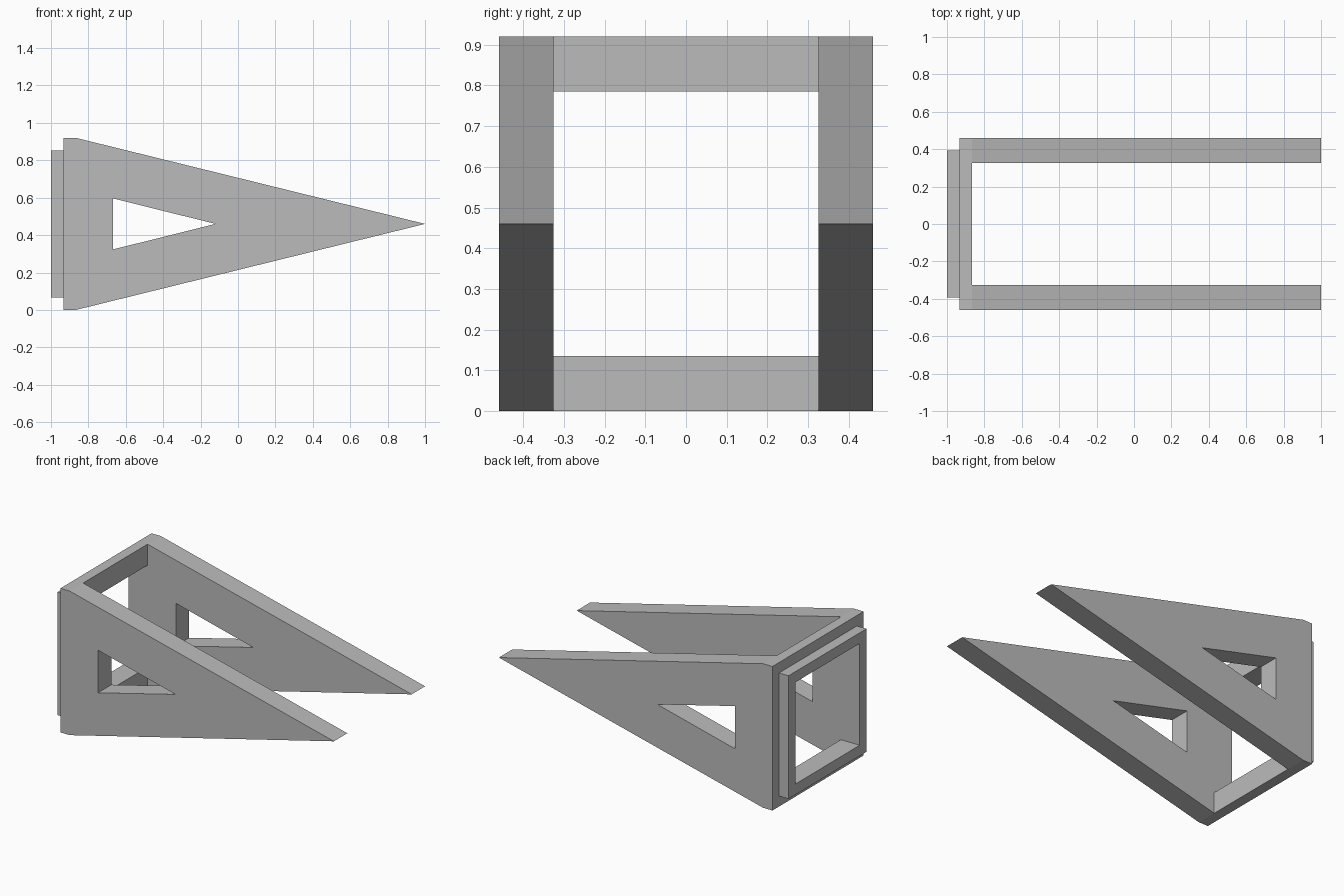
import bpy
import bmesh
from mathutils import Vector

if "Cube" in bpy.data.objects:
    bpy.data.objects.remove(bpy.data.objects["Cube"], do_unlink=True)

grey = bpy.data.materials.new("plain grey")
grey.use_nodes = True
colour = (0.5, 0.5, 0.5, 1)
grey.diffuse_color = colour
grey.node_tree.nodes["Principled BSDF"].inputs["Base Color"].default_value = colour

# Main dimensions
HALF = 0.46            # half width and half height of the body
OPEN = 0.325           # half size of the frame opening
RIM = 0.393            # half size of the rear rim
BACK, FRONT = -0.933, -0.867
MID = HALF             # height of the centre line


def extrude_outline(name, loops, place, offset):
    """Fill nested 2D outlines and extrude them into a solid."""
    bm = bmesh.new()
    edges = []
    for loop in loops:
        verts = [bm.verts.new(place(a, b)) for a, b in loop]
        edges += [bm.edges.new((v, verts[i - 1])) for i, v in enumerate(verts)]
    bmesh.ops.triangle_fill(bm, edges=edges, use_beauty=True)
    result = bmesh.ops.extrude_face_region(bm, geom=bm.faces[:])
    moved = [g for g in result["geom"] if isinstance(g, bmesh.types.BMVert)]
    bmesh.ops.translate(bm, verts=moved, vec=Vector(offset))
    bmesh.ops.recalc_face_normals(bm, faces=bm.faces[:])
    mesh = bpy.data.meshes.new(name)
    bm.to_mesh(mesh)
    bm.free()
    mesh.materials.append(grey)
    obj = bpy.data.objects.new(name, mesh)
    bpy.context.collection.objects.link(obj)
    return obj


def rectangle(a, b, c, d):
    return [(a, c), (b, c), (b, d), (a, d)]


# Pointed side plates with a triangular window
outline = [(BACK, 0), (FRONT, 0), (1, MID), (FRONT, 2 * MID), (BACK, 2 * MID)]
window = [(-0.667, MID - 0.136), (-0.12, MID), (-0.667, MID + 0.136)]
for name, y in (("right_side_plate", -HALF), ("left_side_plate", OPEN)):
    extrude_outline(name, [outline, window],
                    lambda x, z, y=y: (x, y, z), (0, HALF - OPEN, 0))

# Cross bars joining the plates at the wide end
for name, low in (("bottom_bar", 0), ("top_bar", MID + OPEN)):
    extrude_outline(name, [rectangle(-OPEN, OPEN, low, low + HALF - OPEN)],
                    lambda y, z: (BACK, y, z), (FRONT - BACK, 0, 0))

# Raised square rim behind the wide end
extrude_outline("rear_rim",
                [rectangle(-RIM, RIM, MID - RIM, MID + RIM),
                 rectangle(-OPEN, OPEN, MID - OPEN, MID + OPEN)],
                lambda y, z: (-1, y, z), (1 + BACK, 0, 0))
